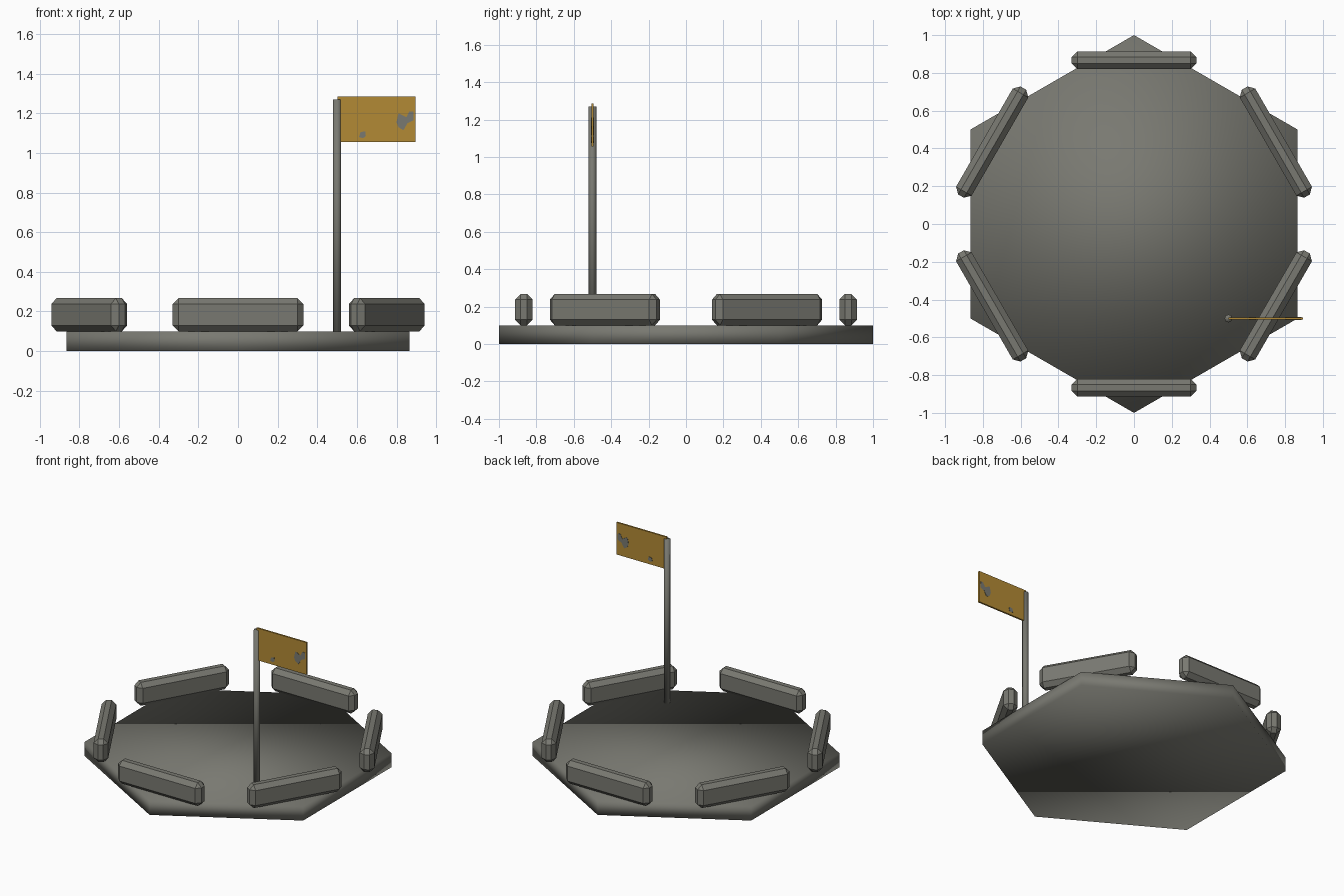
import bpy, bmesh, math
from mathutils import Vector, Matrix

if "Cube" in bpy.data.objects:
    bpy.data.objects.remove(bpy.data.objects["Cube"])


def material(name, rgb):
    m = bpy.data.materials.new(name)
    m.diffuse_color = (*rgb, 1.0)
    m.use_nodes = True
    m.node_tree.nodes["Principled BSDF"].inputs["Base Color"].default_value = m.diffuse_color
    return m


STONE = material("stone grey", (0.19, 0.19, 0.165))
GOLD = material("flag gold", (0.45, 0.255, 0.035))


def finish(name, bm, mat, smooth=False):
    bmesh.ops.recalc_face_normals(bm, faces=bm.faces)
    me = bpy.data.meshes.new(name)
    bm.to_mesh(me)
    bm.free()
    me.materials.append(mat)
    for p in me.polygons:
        p.use_smooth = smooth
    ob = bpy.data.objects.new(name, me)
    bpy.context.collection.objects.link(ob)
    return ob


def prism(name, sides, radius, z0, z1, x, y, turn, mat):
    bm = bmesh.new()
    mx = Matrix.Translation((x, y, (z0 + z1) / 2)) @ Matrix.Rotation(turn, 4, "Z")
    bmesh.ops.create_cone(bm, cap_ends=True, segments=sides, radius1=radius,
                          radius2=radius, depth=z1 - z0, matrix=mx)
    return finish(name, bm, mat, smooth=True)


def box(name, size, centre, mat, bevel=0, turn=0):
    bm = bmesh.new()
    bmesh.ops.create_cube(bm, size=1, matrix=Matrix.Diagonal((*size, 1)))
    if bevel:
        bmesh.ops.bevel(bm, geom=bm.edges[:], offset=bevel, segments=1,
                        affect="EDGES", profile=0.5)
    bm.transform(Matrix.Translation(centre) @ Matrix.Rotation(turn, 4, "Z"))
    return finish(name, bm, mat)


def plate(name, outline, y0, y1, mat):
    bm = bmesh.new()
    face = bm.faces.new([bm.verts.new((x, y0, z)) for x, z in outline])
    ext = bmesh.ops.extrude_face_region(bm, geom=[face])["geom"]
    verts = [g for g in ext if isinstance(g, bmesh.types.BMVert)]
    bmesh.ops.translate(bm, verts=verts, vec=Vector((0, y1 - y0, 0)))
    return finish(name, bm, mat)


# Hexagonal base, corners pointing to front and back, softly shaded
prism("base", 6, 1.0, 0.0, 0.1, 0, 0, 0, STONE)

# Six chamfered kerb blocks, one across each corner
for i in range(6):
    a = math.radians(30 + 60 * i)
    box(f"kerb_block_{i + 1}", (0.66, 0.095, 0.167),
        (0.867 * math.cos(a), 0.867 * math.sin(a), 0.1835),
        STONE, bevel=0.03, turn=a + math.pi / 2)

# Flag pole and flag
prism("flag_pole", 8, 0.021, 0.08, 1.27, 0.5, -0.5, 0, STONE)
box("flag", (0.395, 0.012, 0.23), (0.6985, -0.5, 1.17), GOLD)

# Worn patches, shown on both sides of the flag
PATCHES = {
    "large_patch": [(0.80, 1.155), (0.81, 1.20), (0.85, 1.18), (0.865, 1.21),
                    (0.885, 1.21), (0.887, 1.165), (0.855, 1.15),
                    (0.835, 1.115), (0.81, 1.13)],
    "small_patch": [(0.61, 1.08), (0.618, 1.105), (0.642, 1.11),
                    (0.645, 1.085), (0.632, 1.075)],
}
for name, outline in PATCHES.items():
    plate(name + "_front", outline, -0.508, -0.505, STONE)
    plate(name + "_back", outline, -0.495, -0.492, STONE)

# Turn the base so its corners sit at 30, 90, 150... degrees
base = bpy.data.objects["base"]
if max(abs(v.co.y) for v in base.data.vertices) < 0.95:
    base.data.transform(Matrix.Rotation(math.radians(30), 4, "Z"))
